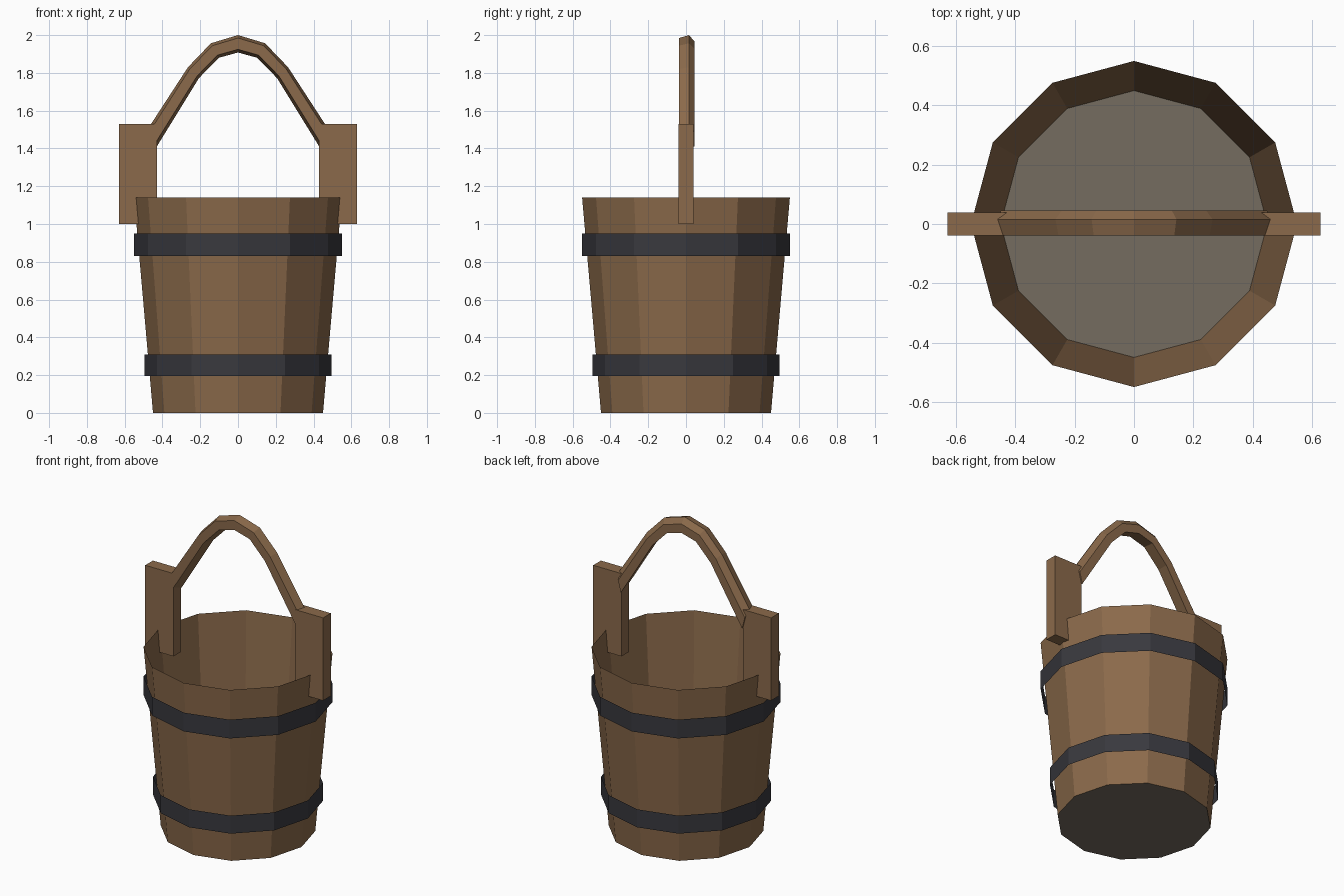
import bpy, math

if "Cube" in bpy.data.objects:
    bpy.data.objects.remove(bpy.data.objects["Cube"])


def material(name, rgb):
    m = bpy.data.materials.new(name)
    m.diffuse_color = (*rgb, 1.0)
    m.use_nodes = True
    m.node_tree.nodes["Principled BSDF"].inputs["Base Color"].default_value = m.diffuse_color
    return m


WOOD = material("brown_wood", (0.258, 0.144, 0.070))
IRON = material("dark_iron", (0.040, 0.040, 0.048))
FLOOR = material("grey_wood", (0.178, 0.150, 0.115))
SIDES = 12


def make(name, verts, faces, mat):
    me = bpy.data.meshes.new(name)
    me.from_pydata(verts, [], faces)
    me.materials.append(mat)
    ob = bpy.data.objects.new(name, me)
    bpy.context.collection.objects.link(ob)
    return ob


def ring(r, z):
    return [(r * math.cos(2 * math.pi * i / SIDES),
             r * math.sin(2 * math.pi * i / SIDES), z) for i in range(SIDES)]


def tube(name, r0, z0, r1, z1, mat):
    faces = [(i, (i + 1) % SIDES, SIDES + (i + 1) % SIDES, SIDES + i)
             for i in range(SIDES)]
    return make(name, ring(r0, z0) + ring(r1, z1), faces, mat)


# Open tapered wall, floor and two loose hoops
tube("bucket_wall", 0.45, 0.0, 0.55, 1.14, WOOD)
make("bucket_floor", ring(0.45, 0.0), [tuple(range(SIDES))], FLOOR)
tube("lower_hoop", 0.495, 0.195, 0.495, 0.31, IRON)
tube("upper_hoop", 0.55, 0.83, 0.55, 0.95, IRON)

# Upright boards either side
for side, name in ((-1, "left_board"), (1, "right_board")):
    bpy.ops.mesh.primitive_cube_add(size=1, location=(side * 0.53, 0, 1.265))
    board = bpy.context.object
    board.name = name
    board.scale = (0.20, 0.078, 0.53)
    board.data.materials.append(WOOD)

# Arched handle: outer and inner path points, swept with a bevelled section
half = [((0.46, 1.53), (0.43, 1.41)), ((0.265, 1.83), (0.207, 1.772)),
        ((0.143, 1.957), (0.102, 1.88))]
path = [((-o[0], o[1]), (-i[0], i[1])) for o, i in half]
path += [((0, 2.0), (0, 1.908))]
path += half[::-1]
# section as (y, fraction of the way from outer to inner edge)
section = [(-0.038, 0.17), (0.016, 0.0), (0.046, 0.38), (0.046, 1.0), (-0.038, 0.82)]
n = len(section)
verts = [(o[0] + (i[0] - o[0]) * t, y, o[1] + (i[1] - o[1]) * t)
         for o, i in path for y, t in section]
faces = [(k * n + j, k * n + (j + 1) % n, (k + 1) * n + (j + 1) % n, (k + 1) * n + j)
         for k in range(len(path) - 1) for j in range(n)]
faces += [tuple(range(n))[::-1], tuple(range(len(verts) - n, len(verts)))]
handle = make("arched_handle", verts, [f[::-1] for f in faces], WOOD)
